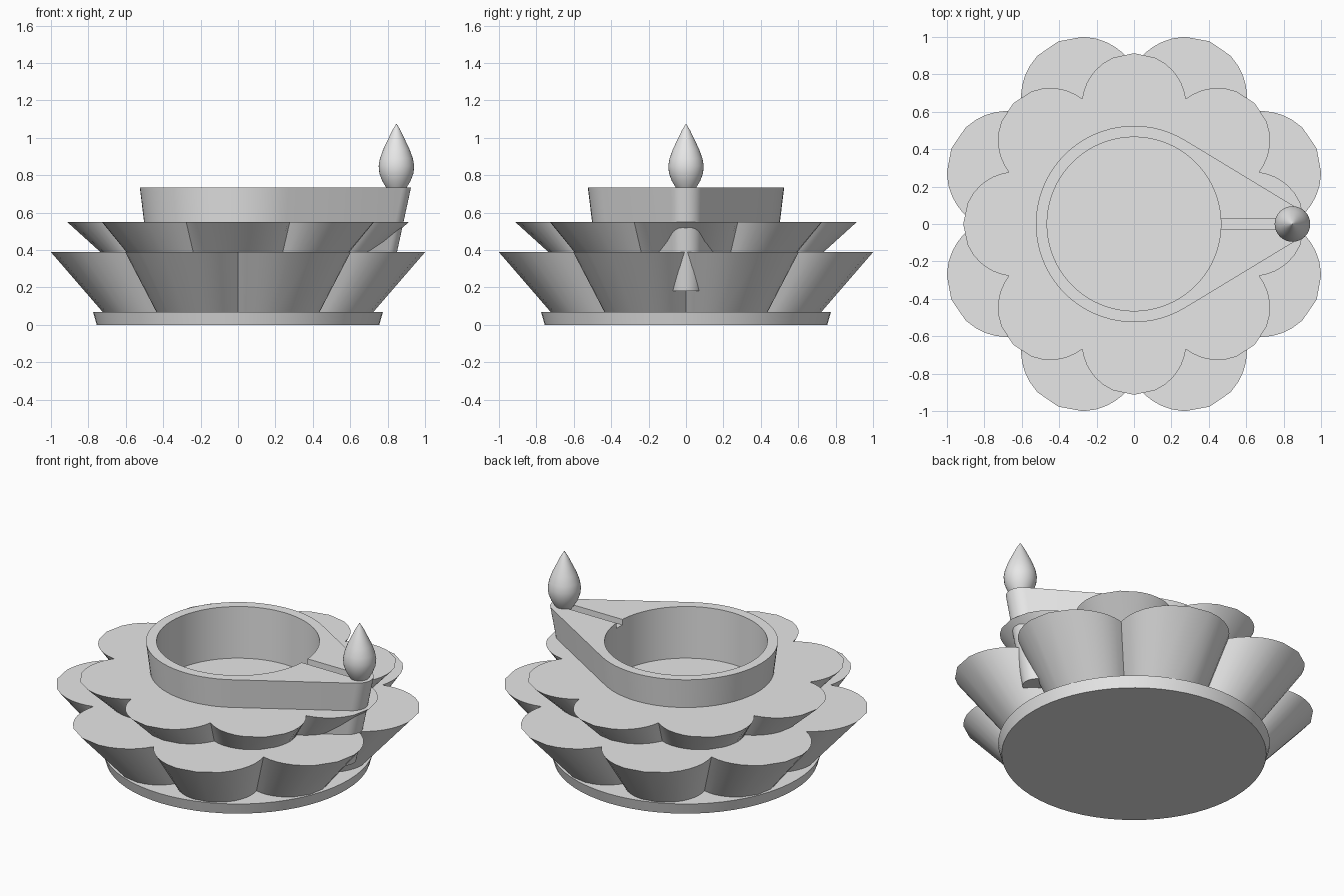
import bpy, bmesh
from math import sin, cos, pi, radians, sqrt, acos

cube = bpy.data.objects.get("Cube")
if cube:
    bpy.data.objects.remove(cube)

grey = bpy.data.materials.new("plain grey")
grey.use_nodes = True
grey.diffuse_color = (0.8, 0.8, 0.8, 1)
grey.node_tree.nodes["Principled BSDF"].inputs["Base Color"].default_value = (0.8, 0.8, 0.8, 1)


def loft(name, rings):
    """Closed solid through rings of (outline, z)."""
    bm = bmesh.new()
    loops = [[bm.verts.new((x, y, z)) for x, y in pts] for pts, z in rings]
    for a, b in zip(loops, loops[1:]):
        n = len(a)
        for i in range(n):
            j = (i + 1) % n
            bm.faces.new((a[i], a[j], b[j], b[i]))
    bm.faces.new(loops[0][::-1])
    bm.faces.new(loops[-1])
    mesh = bpy.data.meshes.new(name)
    bm.to_mesh(mesh)
    bm.free()
    mesh.materials.append(grey)
    obj = bpy.data.objects.new(name, mesh)
    bpy.context.collection.objects.link(obj)
    return obj


def circle(r, n=64, cx=0):
    return [(cx + r * cos(2 * pi * i / n), r * sin(2 * pi * i / n)) for i in range(n)]


def petals(tip, notch, turn):
    """Eight round petals, each an arc through its tip and both notches."""
    d = (tip**2 - notch**2) / (2 * (tip - notch * cos(pi / 8)))
    rho = tip - d
    half = [0, 7.3, 11, 14, 16.5, 18.5, 20.5]
    offsets = [-22.5] + [-a for a in half[:0:-1]] + half
    pts = []
    for k in range(8):
        for a in offsets:
            p = radians(a)
            r = d * cos(p) + sqrt(rho**2 - (d * sin(p))**2)
            t = p + radians(turn + 45 * k)
            pts.append((r * cos(t), r * sin(t)))
    return pts


def teardrop(scale, big=0.525, small=0.095, dist=0.83):
    """Large circle joined by tangents to a small circle at the spout."""
    t = acos((big - small) / dist)
    pts = [(dist + small * cos(a), small * sin(a))
           for a in (-t + 2 * t * i / 12 for i in range(13))]
    pts += [(big * cos(a), big * sin(a))
            for a in (t + (2 * pi - 2 * t) * i / 48 for i in range(49))]
    return [(x * scale, y * scale) for x, y in pts]


def cut(obj, cutter):
    mod = obj.modifiers.new("cut", 'BOOLEAN')
    mod.operation = 'DIFFERENCE'
    mod.solver = 'EXACT'
    mod.object = cutter
    bpy.context.view_layer.objects.active = obj
    bpy.ops.object.modifier_apply(modifier=mod.name)
    bpy.data.objects.remove(cutter)


# Foot and two petal tiers
foot = loft("foot", [(circle(0.755), 0), (circle(0.775), 0.07)])
lower = loft("lower_petals", [(petals(0.765, 0.606, 22.5), 0.07),
                              (petals(1.057, 0.838, 22.5), 0.39)])
upper = loft("upper_petals", [(petals(0.725, 0.62, 0), 0.38),
                              (petals(0.913, 0.724, 0), 0.55)])
cut(upper, loft("upper_cutter", [(circle(0.468), 0.3), (circle(0.468), 0.7)]))

# Bowl with spout, round well and wick groove
bowl = loft("bowl", [(teardrop(0.87), 0.18), (teardrop(1), 0.735)])
cut(bowl, loft("well_cutter", [(circle(0.465), 0.41), (circle(0.465), 0.9)]))
slot = [(0.4, -0.03), (0.85, -0.03), (0.85, 0.03), (0.4, 0.03)]
cut(bowl, loft("groove_cutter", [(slot, 0.70), (slot, 0.9)]))

# Flame standing on the spout
profile = [(0.04, 0.715), (0.055, 0.735), (0.076, 0.77), (0.091, 0.81), (0.095, 0.85),
           (0.088, 0.89), (0.07, 0.94), (0.046, 0.99), (0.022, 1.04), (0.001, 1.075)]
flame = loft("flame", [(circle(r, 32, 0.847), z) for r, z in profile])

# Smooth shading with sharp edges kept
bpy.ops.object.select_all(action='DESELECT')
for obj in (foot, lower, upper, bowl, flame):
    obj.select_set(True)
bpy.context.view_layer.objects.active = foot
bpy.ops.object.shade_smooth_by_angle(angle=radians(30))
